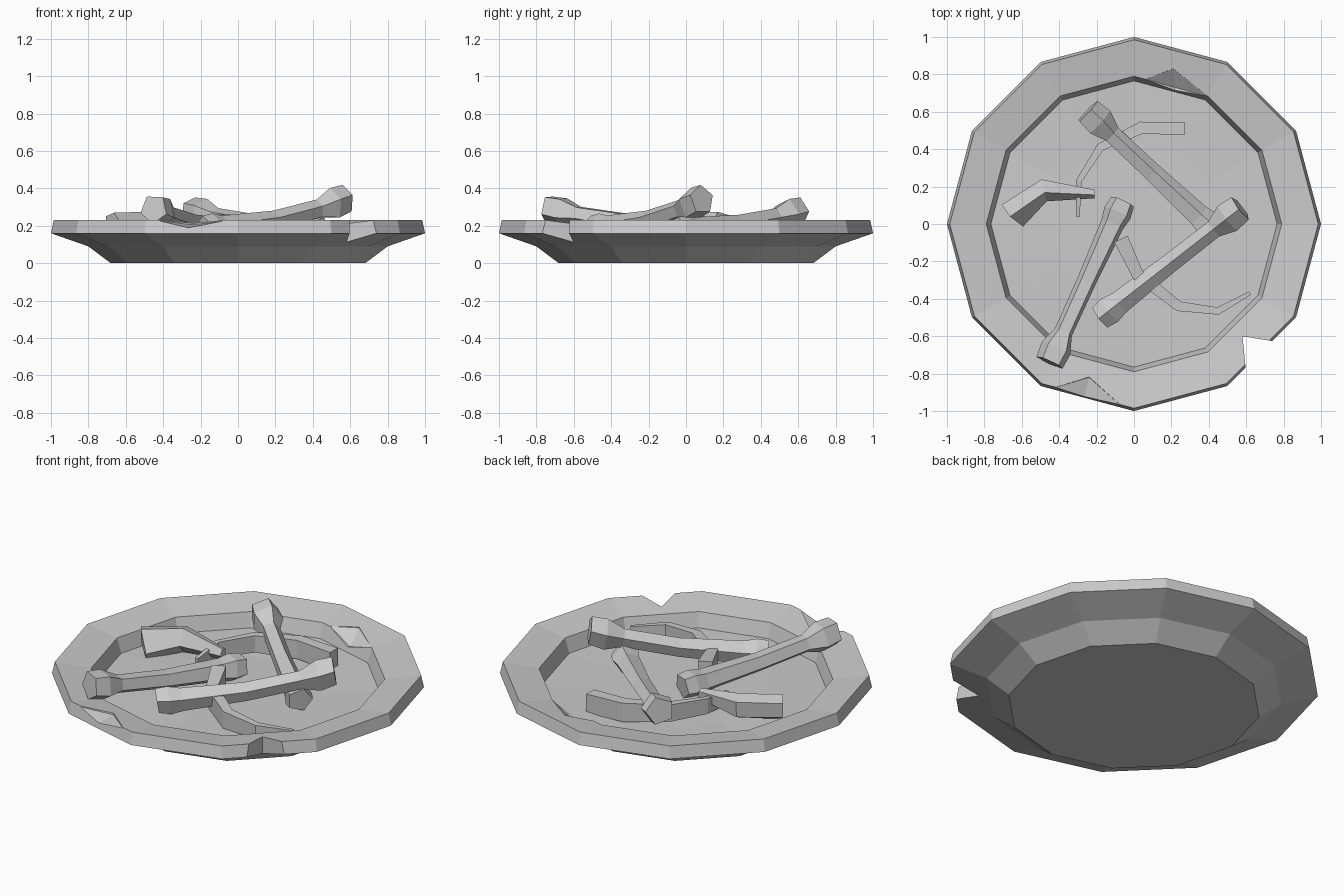
import bpy, bmesh, math, random
from mathutils import Vector

if "Cube" in bpy.data.objects:
    bpy.data.objects.remove(bpy.data.objects["Cube"])

random.seed(4)


def make_object(name, bm):
    bmesh.ops.recalc_face_normals(bm, faces=bm.faces[:])
    mesh = bpy.data.meshes.new(name)
    bm.to_mesh(mesh)
    bm.free()
    obj = bpy.data.objects.new(name, mesh)
    bpy.context.collection.objects.link(obj)
    return obj


def skin_rings(bm, rings):
    """Bridge equal-sized rings of points and cap both ends."""
    loops = [[bm.verts.new(p) for p in ring] for ring in rings]
    n = len(loops[0])
    for a, b in zip(loops, loops[1:]):
        for i in range(n):
            j = (i + 1) % n
            bm.faces.new((a[i], a[j], b[j], b[i]))
    bm.faces.new(loops[0])
    bm.faces.new(loops[-1])


def hull_cutter(name, points):
    bm = bmesh.new()
    for p in points:
        bm.verts.new(p)
    bmesh.ops.convex_hull(bm, input=bm.verts[:])
    obj = make_object(name, bm)
    obj.hide_render = True
    return obj


def cut(target, cutter):
    mod = target.modifiers.new("cut", "BOOLEAN")
    mod.operation = "DIFFERENCE"
    mod.solver = "EXACT"
    mod.object = cutter
    bpy.context.view_layer.objects.active = target
    bpy.ops.object.modifier_apply(modifier=mod.name)
    bpy.data.objects.remove(cutter)


def bone(name, start, end, sag, phase):
    """Five-sided long bone: flat knob at the start, softer knob at the end."""
    a, b = Vector(start), Vector(end)
    axis = (b - a).normalized()
    side = axis.cross(Vector((0, 0, 1))).normalized()
    up = side.cross(axis)
    rings = []
    for t, r in ((0, .08), (.09, .088), (.19, .052), (.5, .054),
                 (.86, .066), (.93, .08), (1, .07)):
        c = a.lerp(b, t) - Vector((0, 0, sag * 4 * t * (1 - t)))
        rings.append([c + r * (math.cos(q) * side + math.sin(q) * up)
                      for q in (phase + i * math.tau / 5 for i in range(5))])
    bm = bmesh.new()
    skin_rings(bm, rings)
    return make_object(name, bm)


def strip(name, path, profile):
    """Sweep a section along path of (x, y, z centre, width, height)."""
    rings = []
    for i, (x, y, z, w, h) in enumerate(path):
        p, q = path[max(i - 1, 0)], path[min(i + 1, len(path) - 1)]
        d = Vector((q[0] - p[0], q[1] - p[1], 0)).normalized()
        side = Vector((-d.y, d.x, 0))
        rings.append([Vector((x, y, z + v * h)) + side * u * w for u, v in profile])
    bm = bmesh.new()
    skin_rings(bm, rings)
    return make_object(name, bm)


# Twelve-sided plate, with a slightly uneven well
rings = []
for r, z in ((.68, 0), (.80, .09), (1, .16), (.985, .23), (.79, .2),
             (.765, .115), (.45, .115)):
    rings.append([(r * math.cos(i * math.tau / 12), r * math.sin(i * math.tau / 12),
                   z + (random.uniform(-.015, .015) if r == .45 else 0))
                  for i in range(12)])
bm = bmesh.new()
skin_rings(bm, rings)
plate = make_object("plate", bm)

# Rim damage: a through notch and two shallow chips
cut(plate, hull_cutter("notch_cutter", [(x, y, z) for z in (-.1, .4) for x, y in
    ((.58, -.6), (.74, -.63), (.95, -.66), (.95, -1), (.62, -1), (.60, -.76))]))
cut(plate, hull_cutter("front_chip_cutter", [
    (-.44, -.88, .228), (-.06, -.98, .228), (-.24, -.82, .205), (-.27, -.94, .187),
    (-.28, -1.05, .185), (-.46, -.95, .3), (-.04, -1.05, .3), (-.24, -.8, .3)]))
cut(plate, hull_cutter("back_chip_cutter", [
    (.06, .775, .2), (.21, .83, .209), (.40, .68, .2), (.22, .73, .14),
    (.06, .74, .3), (.21, .84, .3), (.4, .66, .3), (.2, .68, .15)]))

# Three crossed long bones
bone("long_bone_right", (.57, .085, .34), (-.18, -.50, .185), .035, .3)
bone("long_bone_front", (-.45, -.74, .29), (-.06, .12, .185), .02, .9)
bone("long_bone_back", (-.25, .60, .275), (.44, -.05, .18), .02, .6)

# Two curved ribs lying on edge
box = ((-.5, -.5), (.5, -.5), (.5, .5), (-.5, .5))
strip("rib_back", [(.27, .51, .16, .07, .11), (.04, .515, .17, .065, .11),
                   (-.18, .41, .18, .045, .1), (-.295, .23, .18, .03, .09),
                   (-.30, .04, .16, .02, .07)], box)
strip("rib_front", [(-.07, -.08, .2, .08, .12), (.02, -.27, .18, .065, .11),
                    (.24, -.44, .165, .055, .1), (.45, -.465, .16, .04, .08),
                    (.62, -.37, .15, .02, .05)], box)

# Bent bone splinter, broad and jagged at one end
splinter = strip("bone_splinter", [(-.67, .05, .205, .13, .13), (-.48, .18, .205, .12, .14),
                                   (-.21, .16, .2, .045, .06)],
                 ((-.5, -.1), (-.1, -.5), (.45, -.3), (.5, .35), (-.1, .5)))
for v in splinter.data.vertices[:2]:
    v.co += Vector((.04, -.01, -.03))
